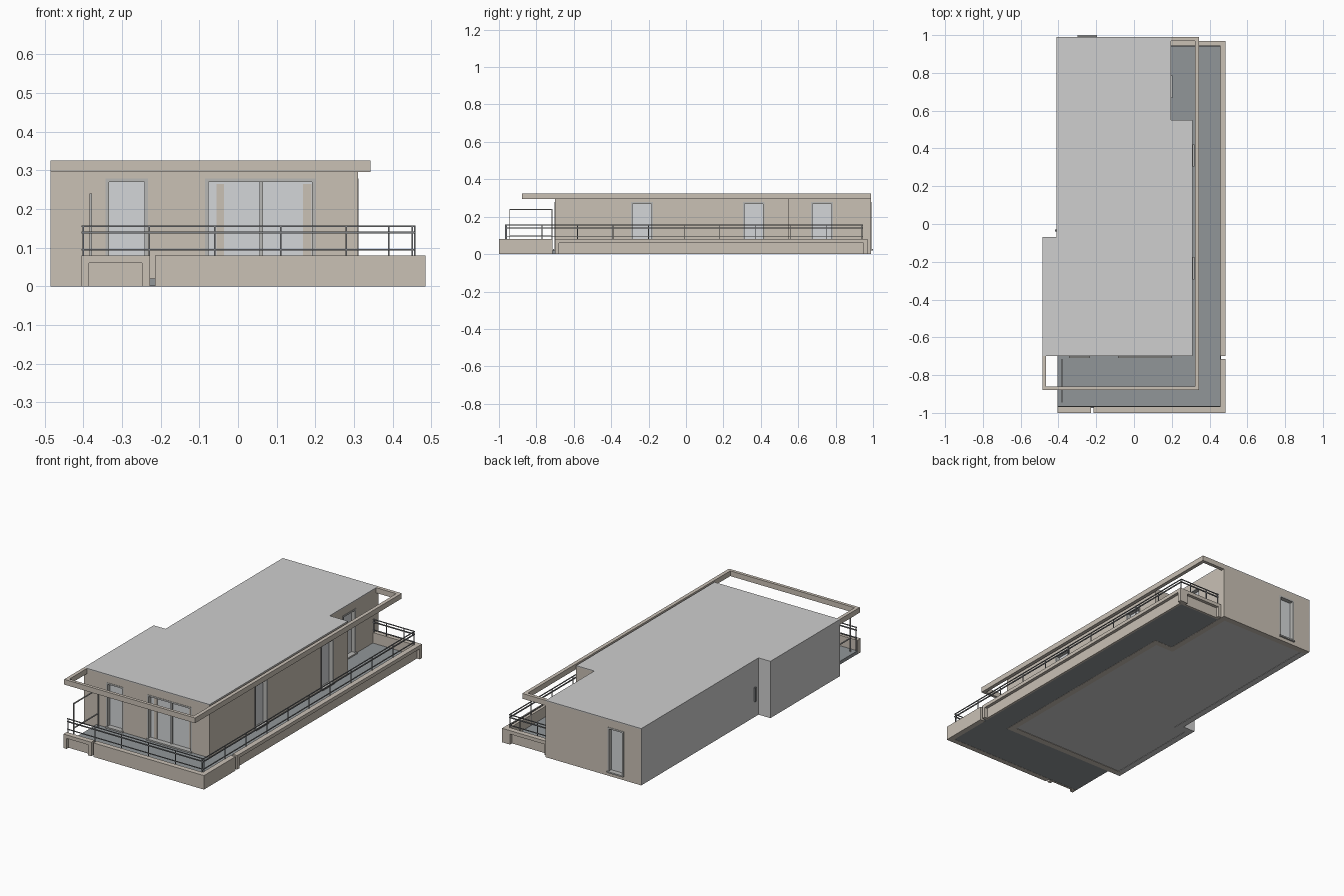
import bpy, bmesh

if "Cube" in bpy.data.objects:
    bpy.data.objects.remove(bpy.data.objects["Cube"])


def material(name, rgb):
    m = bpy.data.materials.new(name)
    m.diffuse_color = [((c + 0.055) / 1.055) ** 2.4 for c in rgb] + [1]
    m.use_nodes = True
    m.node_tree.nodes["Principled BSDF"].inputs["Base Color"].default_value = m.diffuse_color
    return m


BEIGE = material("beige render", (0.79, 0.755, 0.71))
GREY = material("light grey", (0.81, 0.81, 0.81))
DECK = material("blue grey decking", (0.57, 0.59, 0.60))
PANE = material("pale glazing", (0.83, 0.84, 0.85))
FRAME = material("window frame grey", (0.72, 0.72, 0.71))
STEEL = material("rail steel", (0.50, 0.51, 0.52))


def finish(name, bm, mat):
    bmesh.ops.recalc_face_normals(bm, faces=bm.faces)
    me = bpy.data.meshes.new(name)
    bm.to_mesh(me)
    bm.free()
    me.materials.append(mat)
    ob = bpy.data.objects.new(name, me)
    bpy.context.collection.objects.link(ob)
    return ob


def boxes(name, mat, items):
    """One object from boxes given as (x0, x1, y0, y1, z0, z1)."""
    bm = bmesh.new()
    for x0, x1, y0, y1, z0, z1 in items:
        vs = bmesh.ops.create_cube(bm, size=1)["verts"]
        for v in vs:
            v.co.x = x1 if v.co.x > 0 else x0
            v.co.y = y1 if v.co.y > 0 else y0
            v.co.z = z1 if v.co.z > 0 else z0
    return finish(name, bm, mat)


def prism(name, mat, pts, z0, z1):
    """Vertical extrusion of a plan outline."""
    bm = bmesh.new()
    f = bm.faces.new([bm.verts.new((x, y, z0)) for x, y in pts])
    ext = bmesh.ops.extrude_face_region(bm, geom=[f])["geom"]
    for v in ext:
        if isinstance(v, bmesh.types.BMVert):
            v.co.z = z1
    return finish(name, bm, mat)


def facade(axis, pos, sign):
    """Box mapper: a = along the wall, d = distance outwards from its face."""
    def place(a0, a1, d0, d1, z0, z1):
        p, q = sorted((pos + sign * d0, pos + sign * d1))
        return (a0, a1, p, q, z0, z1) if axis == "x" else (p, q, a0, a1, z0, z1)
    return place


T, TOP, SILL, HEAD = 0.035, 0.32, 0.02, 0.278


def wall(name, axis, pos, sign, a0, a1, openings):
    """Wall with openings (start, end, mullion positions), frames and panes."""
    B = facade(axis, pos, sign)
    parts, frames, panes, sills = [], [], [], []
    edge = a0
    for s, e, mullions in openings:
        parts += [B(edge, s, -T, 0, 0, TOP), B(s, e, -T, 0, HEAD, TOP),
                  B(s, e, -T, 0, 0, SILL)]
        edge = e
        w = 0.009
        frames += [B(s, s + w, -0.03, 0.002, SILL, HEAD),
                   B(e - w, e, -0.03, 0.002, SILL, HEAD),
                   B(s + w, e - w, -0.03, 0.002, HEAD - w, HEAD)]
        for m in mullions:
            frames.append(B(m - 0.004, m + 0.004, -0.025, -0.012, SILL, HEAD - w))
        panes.append(B(s + w, e - w, -0.03, -0.022, SILL, HEAD - w))
        sills.append(B(s, e, -0.02, 0.01, SILL, SILL + 0.008))
    parts.append(B(edge, a1, -T, 0, 0, TOP))
    boxes(name, BEIGE, parts)
    if openings:
        boxes(name + "_window_frames", FRAME, frames)
        boxes(name + "_window_panes", PANE, panes)
        boxes(name + "_sills", FRAME, sills)


# Rendered walls with their openings
wall("front_wall", "x", -0.70, -1, -0.483, 0.31,
     [(-0.343, -0.233, []), (-0.085, 0.20, [0.06])])
wall("right_wall", "y", 0.31, 1, -0.70 + T, 0.55 - T,
     [(-0.294, -0.176, []), (0.305, 0.42, [])])
wall("niche_end_wall", "x", 0.55, 1, 0.195 - T, 0.31, [])
wall("niche_wall", "y", 0.195, 1, 0.55, 0.99 - T, [(0.668, 0.786, [])])
wall("back_wall", "x", 0.99, 1, -0.408, 0.195, [(-0.30, -0.197, [])])

# Drapes at the edges of the wide front window
boxes("drapes", BEIGE, [(-0.055, -0.036, -0.681, -0.676, 0.028, 0.265),
                        (0.168, 0.190, -0.681, -0.676, 0.028, 0.265)])

# Plain grey party walls on the left, with a step
boxes("left_walls", GREY, [
    (-0.41, -0.375, -0.07, 0.989, 0, TOP),
    (-0.485, -0.375, -0.105, -0.07, 0, TOP),
    (-0.485, -0.45, -0.699, -0.105, 0, TOP)])
boxes("entry_handle", STEEL, [(-0.418, -0.41, -0.04, -0.03, 0.09, 0.17)])

# Roof and ground floor slabs follow the plan
roof_plan = [(-0.485, -0.70), (0.31, -0.70), (0.31, 0.55), (0.195, 0.55),
             (0.195, 0.99), (-0.41, 0.99), (-0.41, -0.07), (-0.485, -0.07)]
prism("roof", GREY, roof_plan, TOP, 0.325)
floor_plan = [(-0.45, -0.665), (0.275, -0.665), (0.275, 0.515), (0.16, 0.515),
              (0.16, 0.955), (-0.375, 0.955), (-0.375, -0.105), (-0.45, -0.105)]
prism("ground_floor", GREY, floor_plan, 0.002, SILL)

# Open eaves frame around the terrace side
E0, E1 = 0.295, 0.325
boxes("eaves_frame", BEIGE, [
    (-0.485, -0.465, -0.86, -0.70, E0, E1),
    (-0.485, 0.343, -0.878, -0.86, E0, E1),
    (0.322, 0.343, -0.86, 0.99, E0, E1),
    (0.195, 0.322, 0.97, 0.99, E0, E1)])

# Terrace floor
deck_plan = [(-0.405, -0.975), (0.46, -0.975), (0.46, 0.95), (0.195, 0.95),
             (0.195, 0.55), (0.31, 0.55), (0.31, -0.70), (-0.405, -0.70)]
prism("terrace_deck", DECK, deck_plan, 0.001, 0.02)

# Parapet: plain corner, plus stretches with a recessed outer panel
P = 0.08


def recessed_parapet(name, axis, pos, sign, a0, a1):
    B = facade(axis, pos, sign)
    boxes(name, BEIGE, [B(a0, a1, -0.03, 0, 0.06, P),
                        B(a0, a0 + 0.02, -0.03, 0, 0, 0.06),
                        B(a1 - 0.02, a1, -0.03, 0, 0, 0.06),
                        B(a0 + 0.02, a1 - 0.02, -0.03, -0.018, 0, 0.06)])


boxes("corner_parapet", BEIGE, [(-0.215, 0.485, -1.0, -0.97, 0, P),
                                (0.455, 0.485, -0.97, -0.715, 0, P)])
recessed_parapet("left_front_parapet", "x", -1.0, -1, -0.405, -0.228)
recessed_parapet("right_parapet", "y", 0.485, 1, -0.70, 0.97)
recessed_parapet("back_parapet", "x", 0.97, 1, 0.197, 0.455)

# Railing: three rails and slim posts inside the parapet
rails, posts = [], []
for z, h in ((0.095, 0.002), (0.139, 0.003), (0.155, 0.002)):
    rails += [(-0.405, 0.459, -0.968, -0.963, z - h, z + h),
              (0.454, 0.459, -0.963, 0.94, z - h, z + h),
              (0.197, 0.459, 0.94, 0.945, z - h, z + h)]
r = 0.002
spots = [(-0.40 + i * 0.17, -0.9655) for i in range(6)]
spots += [(0.4565, -0.96 + i * 0.19) for i in range(11)]
spots += [(x, 0.9425) for x in (0.20, 0.28, 0.39)]
for x, y in spots:
    posts.append((x - r, x + r, y - r, y + r, 0.02, 0.155))
boxes("handrails", STEEL, rails)
boxes("rail_posts", STEEL, posts)

# Open screen frame at the left end of the terrace
x0, x1, y0, y1, b = -0.384, -0.378, -0.945, -0.715, 0.005
boxes("end_screen_frame", FRAME, [
    (x0, x1, y0, y0 + b, 0.02, 0.24), (x0, x1, y1 - b, y1, 0.02, 0.24),
    (x0, x1, y0, y1, 0.235, 0.24), (x0, x1, y0, y1, 0.095, 0.10)])
